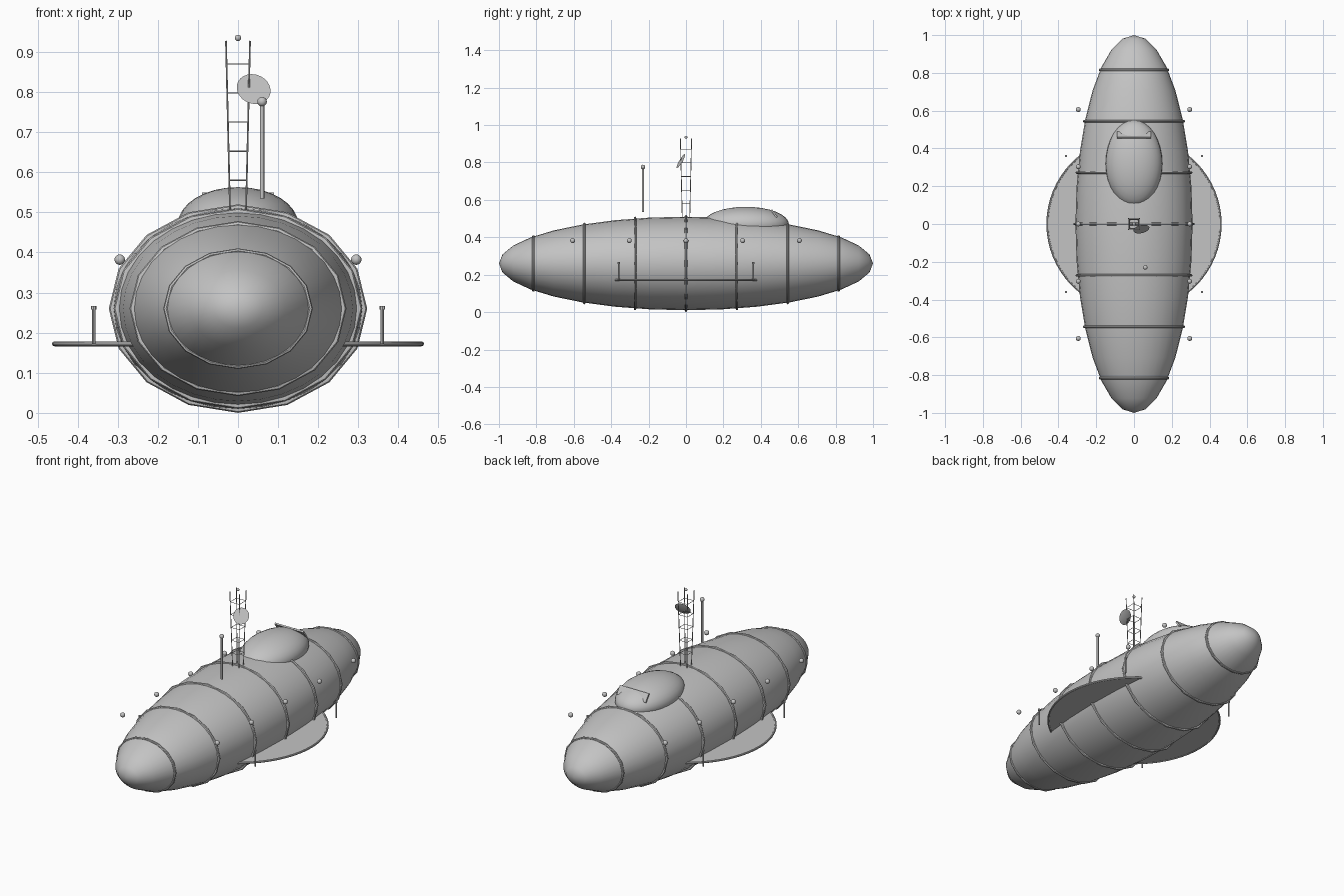
import bpy
from math import pi, sqrt, radians
from mathutils import Vector

cube = bpy.data.objects.get("Cube")
if cube:
    bpy.data.objects.remove(cube, do_unlink=True)

grey = bpy.data.materials.new("plain_grey")
grey.use_nodes = True
COLOUR = (0.55, 0.55, 0.55, 1)
grey.diffuse_color = COLOUR
grey.node_tree.nodes["Principled BSDF"].inputs["Base Color"].default_value = COLOUR


def finish(name, scale=(1, 1, 1), smooth=True):
    ob = bpy.context.object
    ob.name = name
    ob.scale = scale
    ob.data.materials.append(grey)
    bpy.ops.object.transform_apply(location=False, rotation=False, scale=True)
    if smooth:
        bpy.ops.object.shade_smooth_by_angle(angle=radians(35))
    return ob


def ball(name, loc, radius):
    bpy.ops.mesh.primitive_uv_sphere_add(segments=16, ring_count=10, radius=radius, location=loc)
    return finish(name)


def rod(name, a, b, radius, sides=8):
    a, b = Vector(a), Vector(b)
    d = b - a
    bpy.ops.mesh.primitive_cylinder_add(
        vertices=sides, radius=radius, depth=d.length, location=(a + b) / 2,
        rotation=d.to_track_quat('Z', 'Y').to_euler())
    return finish(name)


# Hull, with its poles at bow and stern
RX, RZ, MID = 0.31, 0.25, 0.26
bpy.ops.mesh.primitive_uv_sphere_add(segments=32, ring_count=16, radius=1,
                                     location=(0, 0, MID), rotation=(pi / 2, 0, 0))
finish("hull", (RX, RZ, 1))

# Hull bands, shrinking towards the ends
for i in range(-3, 4):
    y = i * 0.272
    k = sqrt(1 - y * y)
    bpy.ops.mesh.primitive_torus_add(major_segments=16, minor_segments=8, major_radius=1,
                                     minor_radius=0.04, location=(0, y, MID),
                                     rotation=(pi / 2, 0, 0))
    finish("hull_band", (RX * k, RZ * k, 0.18))

# Round side fin plate and its rim
bpy.ops.mesh.primitive_cylinder_add(vertices=64, radius=0.457, depth=0.006, location=(0, 0, 0.172))
finish("fin_plate")
bpy.ops.mesh.primitive_torus_add(major_segments=64, minor_segments=8, major_radius=0.458,
                                 minor_radius=0.006, location=(0, 0, 0.172))
finish("fin_rim")

# Cabin dome and its tilted rear window plate
bpy.ops.mesh.primitive_uv_sphere_add(segments=32, ring_count=16, radius=1, location=(0, 0.32, 0.47))
finish("cabin_dome", (0.15, 0.23, 0.093))
bpy.ops.mesh.primitive_cube_add(size=1, location=(0, 0.471, 0.527), rotation=(radians(36), 0, 0))
finish("rear_window", (0.18, 0.009, 0.05), smooth=False)

# Side lamps and fin posts
for side in (-1, 1):
    for i in range(-2, 3):
        ball("side_lamp", (side * 0.295, i * 0.303, 0.382), 0.013)
    for end in (-1, 1):
        x, y = side * 0.36, end * 0.36
        rod("fin_post", (x, y, 0.172), (x, y, 0.26), 0.004)
        rod("fin_post_cap", (x, y, 0.258), (x, y, 0.267), 0.007)

# Lattice mast, slightly wider at the top
LOW, HIGH = 0.505, 0.928


def spread(z):
    return 0.02 + 0.01 * (z - LOW) / (HIGH - LOW)


corners = [(-1, -1), (1, -1), (1, 1), (-1, 1)]
for cx, cy in corners:
    s, t = spread(LOW), spread(HIGH)
    rod("mast_leg", (cx * s, cy * s, LOW), (cx * t, cy * t, HIGH), 0.0022, 6)
for i in range(5):
    z = 0.58 + i * 0.0725
    s = spread(z)
    for (ax, ay), (bx, by) in zip(corners, corners[1:] + corners[:1]):
        rod("mast_rung", (ax * s, ay * s, z), (bx * s, by * s, z), 0.0014, 6)
ball("mast_light", (0, 0, 0.935), 0.008)

# Dish, a shallow cone facing forward and up
facing = Vector((0.2, -0.85, 0.5))
bpy.ops.mesh.primitive_cone_add(vertices=24, radius1=0.043, radius2=0, depth=0.01,
                                location=(0.038, -0.023, 0.805),
                                rotation=(-facing).to_track_quat('Z', 'Y').to_euler())
finish("dish")

# Periscope
rod("periscope_tube", (0.06, -0.23, 0.535), (0.06, -0.23, 0.77), 0.0055, 12)
ball("periscope_head", (0.06, -0.23, 0.776), 0.012)
